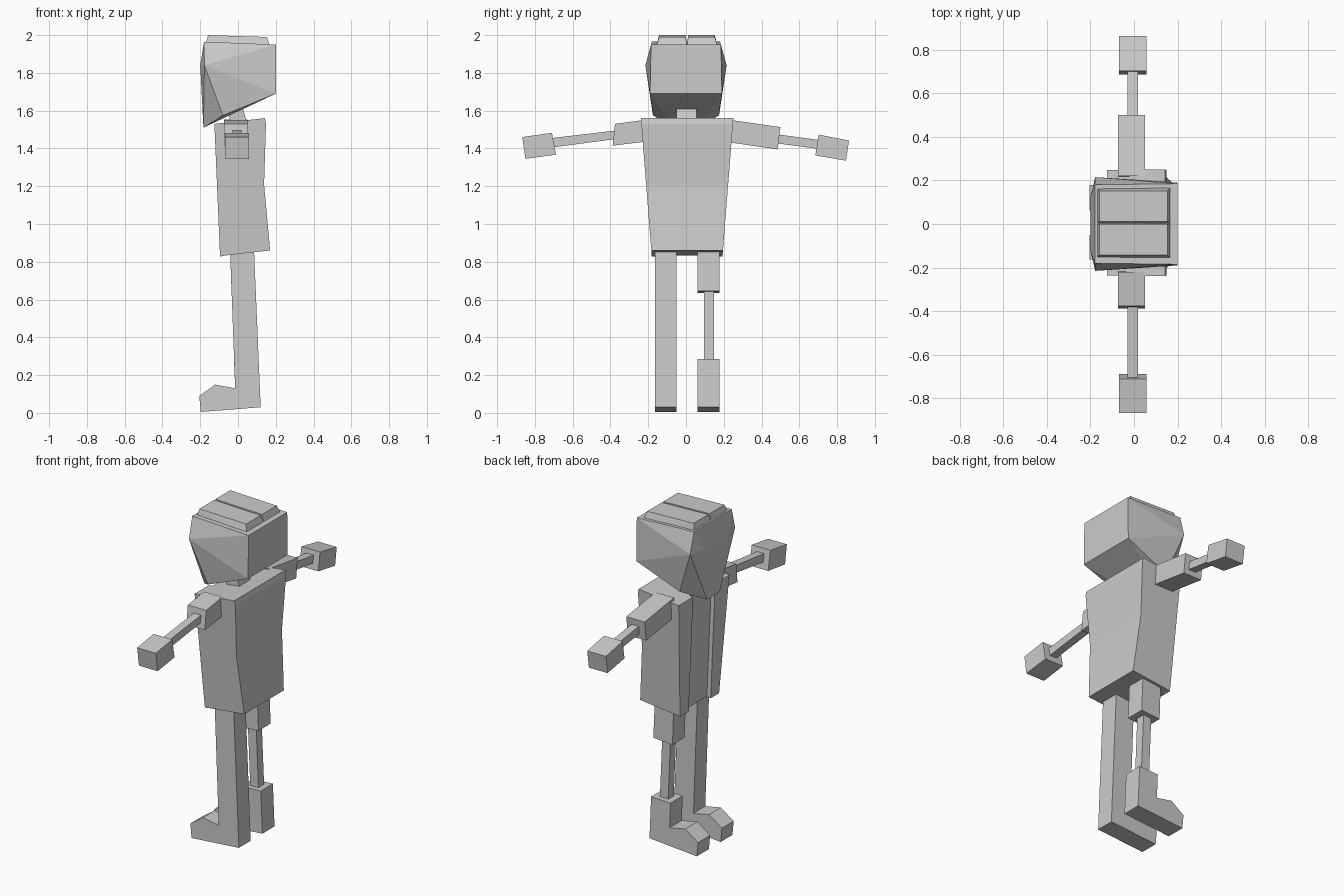
import bpy, bmesh

if "Cube" in bpy.data.objects:
    bpy.data.objects.remove(bpy.data.objects["Cube"])


def finish(name, bm):
    bmesh.ops.recalc_face_normals(bm, faces=bm.faces)
    me = bpy.data.meshes.new(name)
    bm.to_mesh(me)
    bm.free()
    ob = bpy.data.objects.new(name, me)
    bpy.context.collection.objects.link(ob)
    return ob


def loft(name, a, b):
    """Solid between two matching polygons."""
    bm = bmesh.new()
    va = [bm.verts.new(p) for p in a]
    vb = [bm.verts.new(p) for p in b]
    bm.faces.new(va)
    bm.faces.new(vb)
    n = len(a)
    for i in range(n):
        j = (i + 1) % n
        bm.faces.new((va[i], va[j], vb[j], vb[i]))
    return finish(name, bm)


def side_prism(name, xz, lo, hi):
    """xz profile spread along y between lo(z) and hi(z)."""
    return loft(name, [(x, lo(z), z) for x, z in xz], [(x, hi(z), z) for x, z in xz])


def arm_prism(name, yz, x0, x1):
    """yz profile extruded along x."""
    return loft(name, [(x0, y, z) for y, z in yz], [(x1, y, z) for y, z in yz])


def hull(name, pts):
    bm = bmesh.new()
    for p in pts:
        bm.verts.new(p)
    bmesh.ops.convex_hull(bm, input=bm.verts)
    bmesh.ops.dissolve_limit(bm, angle_limit=0.01, verts=bm.verts, edges=bm.edges)
    return finish(name, bm)


# Head with tapered jaw
half = [(-.18, .18, 1.965), (-.178, .215, 1.84), (-.2, .12, 1.84), (-.183, .06, 1.51),
        (-.08, .175, 1.575), (.2, .19, 1.69), (.2, .185, 1.95)]
hull("head", [(x, s * y, z) for x, y, z in half for s in (-1, 1)])

# Raised crown in two halves with a narrow groove
for s, side in ((-1, "right"), (1, "left")):
    hull("crown_" + side,
         [(x, .005 + s * y, 1.94) for x in (-.175, .17) for y in (0, .163)] +
         [(x, .005 + s * y, z) for x, z in ((-.158, 2.0), (.153, 1.99)) for y in (.006, .147)])

# Neck
side_prism("neck", [(-.06, 1.62), (.02, 1.64), (.05, 1.52), (-.03, 1.5)],
           lambda z: -.05, lambda z: .055)


# Coat: main body and two front flaps leaving a shallow opening
def width(z):
    return .188 + (z - .84) / .71 * .056


side_prism("coat_body", [(-.1, 1.533), (.142, 1.56), (.148, 1.53), (.138, 1.21), (.17, .86), (-.07, .833)],
           lambda z: .006 - width(z), lambda z: .006 + width(z))
flap = [(-.125, 1.53), (-.1, 1.533), (-.07, .833), (-.095, .828)]
side_prism("coat_flap_right", flap, lambda z: .006 - width(z), lambda z: -.1)
side_prism("coat_flap_left", flap, lambda z: .11, lambda z: .006 + width(z))

# Whole leg
boot = [(.12, .03), (-.197, .005), (-.205, .09), (-.12, .15), (-.015, .13)]
side_prism("right_leg", boot + [(-.042, .86), (.085, .86)], lambda z: -.163, lambda z: -.05)

# Broken leg: trouser, bone, boot
lo, hi = (lambda z: .062), (lambda z: .178)
side_prism("left_trouser", [(-.034, .636), (.094, .645), (.085, .86), (-.042, .86)], lo, hi)
side_prism("left_shin_bone", [(.0, .66), (.055, .66), (.072, .26), (.017, .26)],
           lambda z: .094, lambda z: .148)
side_prism("left_boot", boot + [(-.021, .28), (.109, .285)], lo, hi)

# Arms: sleeve, bone, hand
arms = {
    "left": ([(.22, 1.553), (.5, 1.513), (.485, 1.395), (.21, 1.435)],
             [(.48, 1.475), (.71, 1.444), (.705, 1.397), (.48, 1.427)],
             [(.703, 1.473), (.863, 1.442), (.847, 1.335), (.685, 1.363)]),
    "right": ([(-.22, 1.551), (-.376, 1.53), (-.388, 1.415), (-.21, 1.436)],
              [(-.37, 1.495), (-.71, 1.455), (-.71, 1.405), (-.37, 1.45)],
              [(-.71, 1.483), (-.867, 1.46), (-.85, 1.345), (-.688, 1.367)]),
}
for side, (sleeve, bone, hand) in arms.items():
    arm_prism(side + "_sleeve", sleeve, -.073, .05)
    arm_prism(side + "_arm_bone", bone, -.03, .018)
    arm_prism(side + "_hand", hand, -.068, .057)
